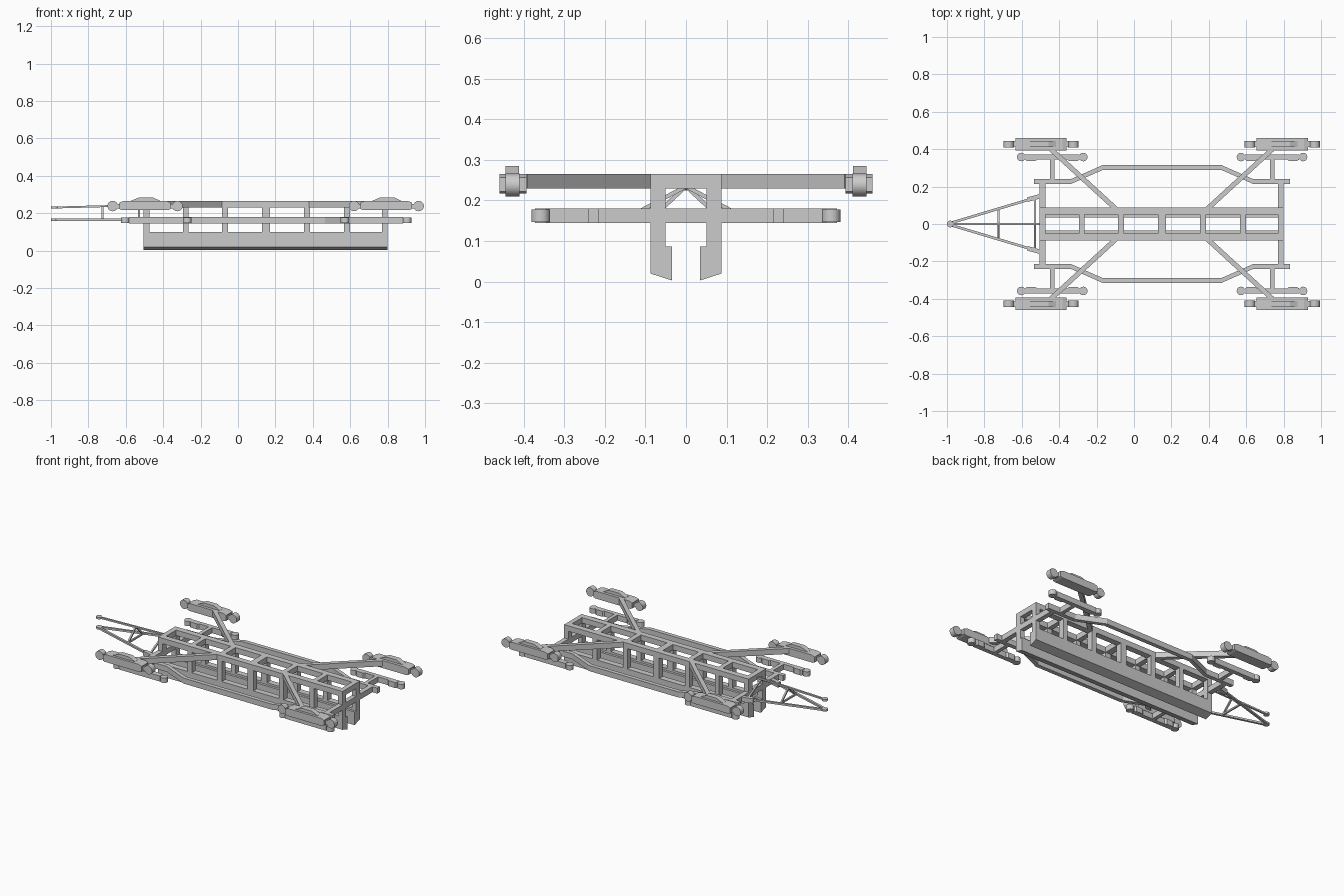
import bpy, bmesh, math
from mathutils import Vector

if "Cube" in bpy.data.objects:
    bpy.data.objects.remove(bpy.data.objects["Cube"], do_unlink=True)

grey = bpy.data.materials.new("light grey metal")
grey.use_nodes = True
COLOUR = (0.6, 0.6, 0.6, 1)
grey.diffuse_color = COLOUR
grey.node_tree.nodes["Principled BSDF"].inputs["Base Color"].default_value = COLOUR


def finish(name, bm, mirror):
    bmesh.ops.recalc_face_normals(bm, faces=bm.faces)
    me = bpy.data.meshes.new(name)
    bm.to_mesh(me)
    bm.free()
    me.materials.append(grey)
    ob = bpy.data.objects.new(name, me)
    bpy.context.collection.objects.link(ob)
    if mirror:
        mod = ob.modifiers.new("mirror_sides", 'MIRROR')
        mod.use_axis = (False, True, False)
        mod.use_mirror_merge = False
    return ob


def prism(name, pts, axis, lo, hi, mirror=False):
    """Extrude a 2D outline along an axis; the outline uses the other two axes in order."""
    bm = bmesh.new()

    def ring(d):
        out = []
        for p in pts:
            co = list(p)
            co.insert(axis, d)
            out.append(bm.verts.new(co))
        return out
    a, b = ring(lo), ring(hi)
    bm.faces.new(a)
    bm.faces.new(b)
    for i in range(len(a)):
        j = (i + 1) % len(a)
        bm.faces.new((a[i], a[j], b[j], b[i]))
    return finish(name, bm, mirror)


def box(name, x, y, z, mirror=False):
    pts = [(x[0], y[0]), (x[1], y[0]), (x[1], y[1]), (x[0], y[1])]
    return prism(name, pts, 2, z[0], z[1], mirror)


def disc(name, centre, r, axis, lo, hi, mirror=False, n=16):
    pts = [(centre[0] + r * math.cos(math.tau * i / n),
            centre[1] + r * math.sin(math.tau * i / n)) for i in range(n)]
    ob = prism(name, pts, axis, lo, hi, mirror)
    for f in ob.data.polygons:
        f.use_smooth = len(f.vertices) == 4
    ob.data.set_sharp_from_angle(angle=math.radians(40))
    return ob


def bar(name, a, b, w, h, mirror=False):
    """Rectangular strut between two points."""
    a, b = Vector(a), Vector(b)
    d = (b - a).normalized()
    side = d.cross(Vector((0, 0, 1))).normalized()
    up = side.cross(d)
    bm = bmesh.new()
    ends = [[bm.verts.new(p + side * (s * w / 2) + up * (t * h / 2))
             for s, t in ((-1, -1), (1, -1), (1, 1), (-1, 1))] for p in (a, b)]
    bm.faces.new(ends[0])
    bm.faces.new(ends[1])
    for i in range(4):
        j = (i + 1) % 4
        bm.faces.new((ends[0][i], ends[0][j], ends[1][j], ends[1][i]))
    return finish(name, bm, mirror)


X0, X1 = -0.505, 0.80      # chassis ends
HIGH = (0.23, 0.265)       # upper beam level
LOW = (0.145, 0.18)        # lower beam level

# Central truss: bottom rails, top rails, posts and rungs
prism("bottom_rail", [(0.035, 0.003), (0.088, 0.02), (0.088, 0.1), (0.05, 0.1),
                      (0.05, 0.087), (0.035, 0.087)], 0, X0, X1, True)
box("top_rail", (X0, X1), (0.05, 0.088), HIGH, True)
ribs = [(X0, -0.472), (-0.295, -0.265), (-0.086, -0.053), (0.128, 0.17),
        (0.353, 0.385), (0.567, 0.598), (0.77, X1)]
for rib in ribs:
    box("post", rib, (0.05, 0.088), (0.087, 0.24), True)
    box("top_rung", rib, (-0.05, 0.05), HIGH)

# Lower cross beams and the bowed side rails
for x in ((X0, -0.473), (0.77, X1)):
    box("lower_cross_beam", x, (-0.225, 0.225), LOW)
path = [(-0.535, 0.215), (-0.335, 0.215), (-0.165, 0.29),
        (0.465, 0.29), (0.635, 0.215), (0.835, 0.215)]
prism("side_rail", path + [(x, y + 0.026) for x, y in reversed(path)], 2, *LOW, True)

# Corner units: outrigger arm, skid and pod at each end
for end, skid, pod, arm_root in (("front", -0.437, -0.497, -0.105),
                                 ("rear", 0.738, 0.793, 0.4)):
    box(end + "_skid_link", (skid - 0.012, skid + 0.012), (0.235, 0.35), LOW, True)
    half = [(0.145, 0.345), (0.135, 0.337), (0.09, 0.337), (0.08, 0.345)]
    skid_pts = ([(skid + dx, y) for dx, y in half] +
                [(skid - dx, y) for dx, y in reversed(half)] +
                [(skid - 0.145, 0.372), (skid + 0.145, 0.372)])
    prism(end + "_skid", skid_pts, 2, *LOW, True)
    for s in (-1, 1):
        disc(end + "_skid_roller", (skid + s * 0.166, 0.358), 0.023, 2, 0.147, 0.178, True)

    # diagonal arm
    way = 1 if end == "rear" else -1
    bar(end + "_arm", (arm_root - way * 0.02, 0.07, 0.2475),
        (arm_root + way * 0.34, 0.4, 0.2475), 0.026, 0.035, True)

    # pod body with a raised fairing and end rollers
    prism(end + "_pod", [(pod - 0.137, 0.222), (pod - 0.125, 0.217), (pod + 0.125, 0.217),
                         (pod + 0.137, 0.222), (pod + 0.137, 0.257), (pod + 0.115, 0.265),
                         (pod - 0.115, 0.265), (pod - 0.137, 0.257)], 1, 0.393, 0.46, True)
    prism(end + "_pod_fairing", [(pod - 0.075, 0.26), (pod + 0.08, 0.26), (pod + 0.08, 0.266),
                                 (pod + 0.04, 0.285), (pod - 0.03, 0.285),
                                 (pod - 0.075, 0.266)], 1, 0.411, 0.445, True)
    box(end + "_roller_link", (pod - 0.165, pod + 0.165), (0.413, 0.443), (0.225, 0.25), True)
    for s in (-1, 1):
        disc(end + "_pod_roller", (pod + s * 0.173, 0.238), 0.028, 1, 0.41, 0.445, True)

# Drawbar: lower A-frame, upper centre bar and braces
bar("drawbar_side", (-0.985, 0.004, 0.165), (-0.53, 0.14, 0.165), 0.014, 0.012, True)
bar("drawbar_foot", (-0.57, 0.13, 0.163), (-0.495, 0.15, 0.163), 0.024, 0.03, True)
box("drawbar_cross", (-0.729, -0.719), (-0.075, 0.075), (0.16, 0.17))
disc("lower_hitch", (-0.982, 0), 0.018, 2, 0.159, 0.171)
bar("upper_bar", (-0.985, 0, 0.23), (-0.495, 0, 0.243), 0.012, 0.01)
disc("upper_hitch", (-0.982, 0), 0.018, 2, 0.224, 0.236)
for x, y in ((-0.724, 0.075), (-0.53, 0.13)):
    bar("drawbar_brace", (x, 0, 0.235), (x, y, 0.165), 0.01, 0.01, True)
